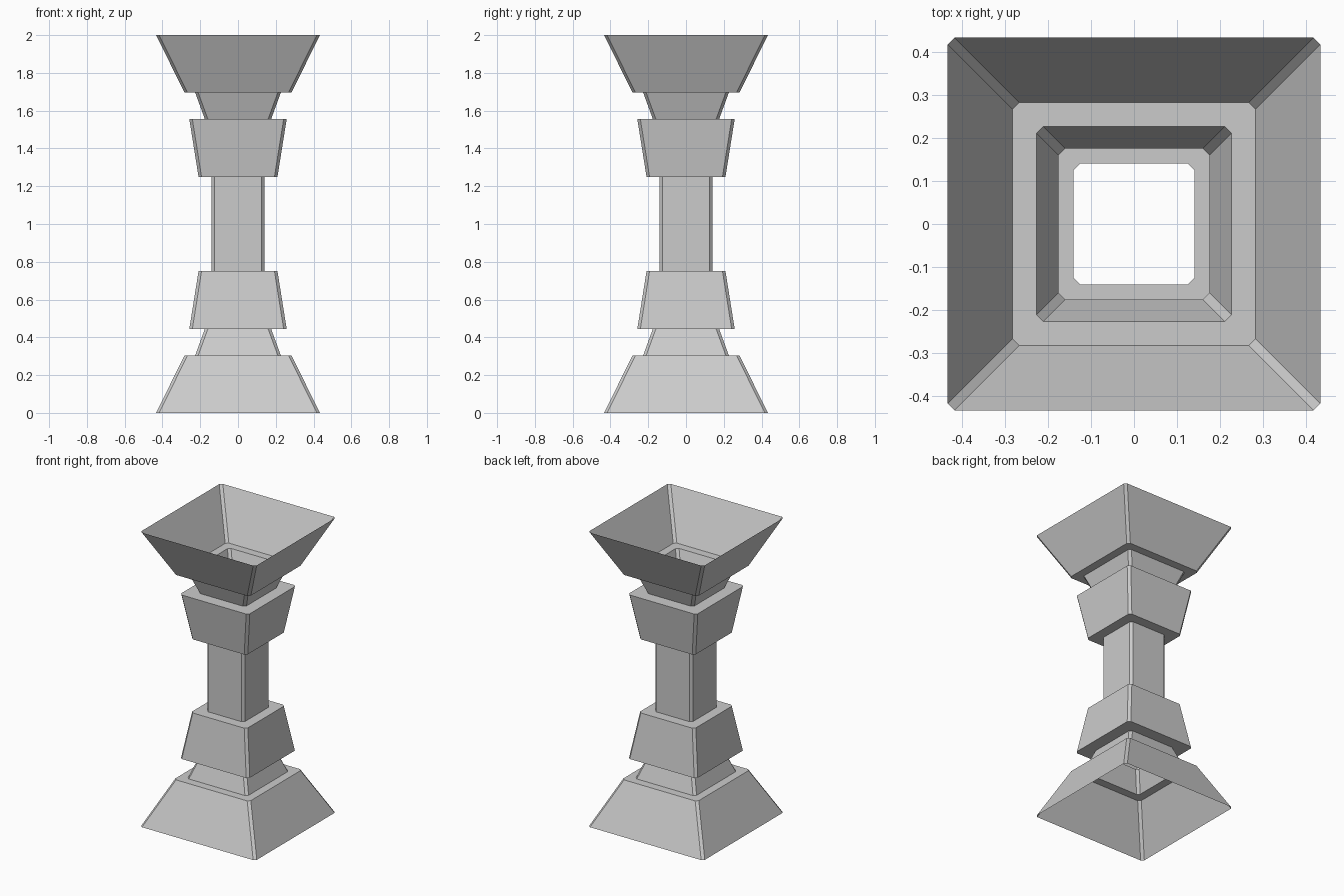
import bpy
import bmesh

if "Cube" in bpy.data.objects:
    bpy.data.objects.remove(bpy.data.objects["Cube"])

CHAMFER = 0.016

# Lower half profile: (half width, height), from the open foot to the shaft
lower = [
    (0.434, 0.0), (0.283, 0.304),    # flared foot
    (0.227, 0.304), (0.176, 0.443),  # recessed neck
    (0.258, 0.443), (0.209, 0.75),   # tapered collar
    (0.141, 0.75),                   # shaft
]
# The upper half mirrors the lower half
profile = lower + [(w, 2.0 - z) for w, z in reversed(lower)]


def chamfered_square(w, c=CHAMFER):
    """Counter-clockwise square outline with cut corners."""
    k = w - c
    return [(k, -w), (w, -k), (w, k), (k, w), (-k, w), (-w, k), (-w, -k), (-k, -w)]


# Hollow column shell, open at the top and the bottom
bm = bmesh.new()
rings = [[bm.verts.new((x, y, z)) for x, y in chamfered_square(w)] for w, z in profile]
for a, b in zip(rings, rings[1:]):
    for i in range(8):
        j = (i + 1) % 8
        bm.faces.new((a[i], a[j], b[j], b[i]))

mesh = bpy.data.meshes.new("pedestal_column")
bm.to_mesh(mesh)
bm.free()
column = bpy.data.objects.new("pedestal_column", mesh)
bpy.context.collection.objects.link(column)
